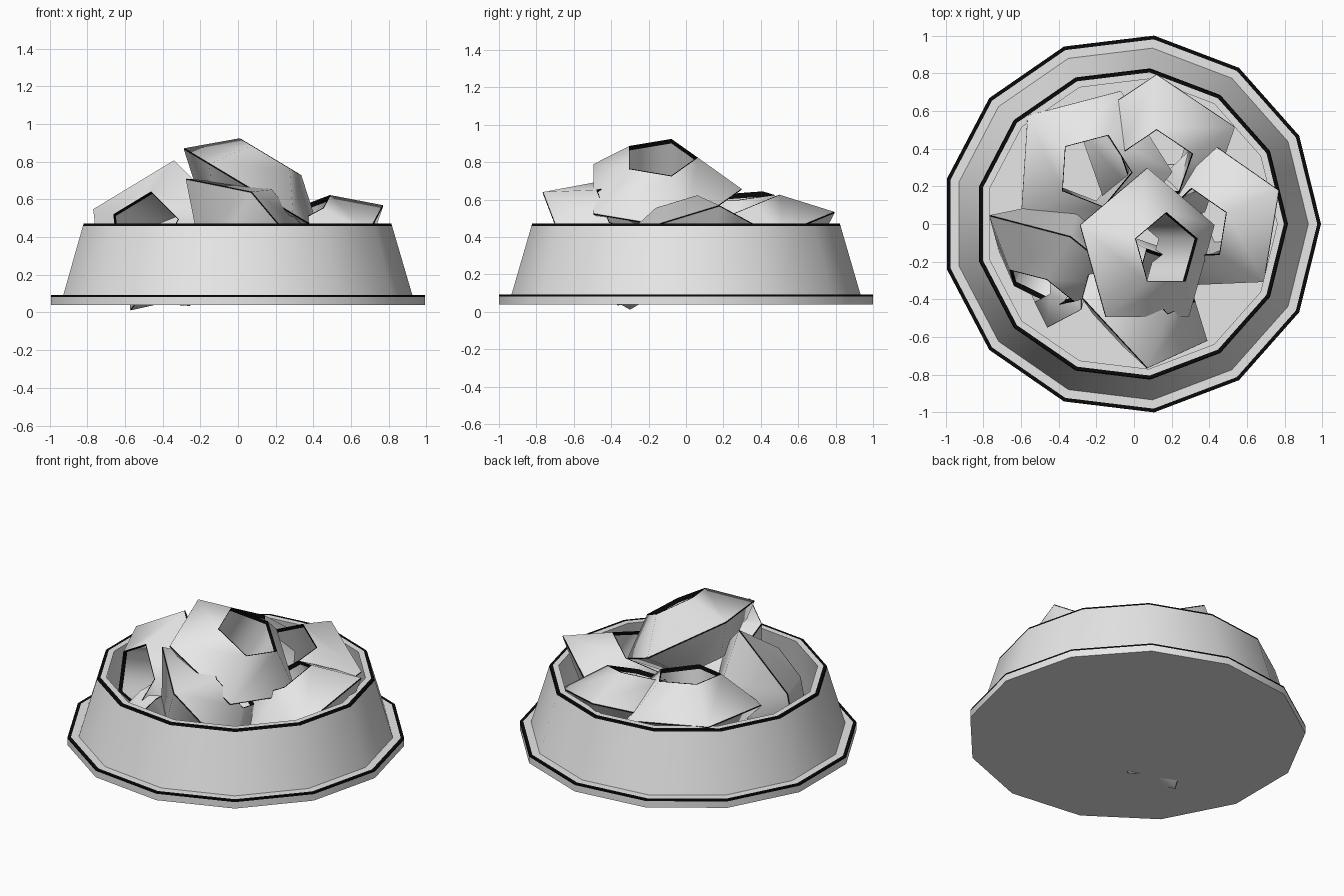
import bpy, math
from mathutils import Vector, Matrix

if "Cube" in bpy.data.objects:
    bpy.data.objects.remove(bpy.data.objects["Cube"])


def material(name, c):
    m = bpy.data.materials.new(name)
    m.diffuse_color = (c[0], c[1], c[2], 1)
    m.use_nodes = True
    m.node_tree.nodes["Principled BSDF"].inputs["Base Color"].default_value = m.diffuse_color
    return m


GREY = material("light grey", (0.8, 0.8, 0.8))
BLACK = material("black edge", (0.003, 0.003, 0.003))


def lathe(name, profile, sides, closed):
    """Spin (radius, height, black-flag of the next strip) around z; rings stay sharp."""
    verts, faces, mats = [], [], []
    n = len(profile)
    for r, z, _ in profile:
        for i in range(sides):
            a = 2 * math.pi * i / sides
            verts.append((r * math.cos(a), r * math.sin(a), z))
    for k in range(n if closed else n - 1):
        j = (k + 1) % n
        for i in range(sides):
            i2 = (i + 1) % sides
            faces.append((k * sides + i, k * sides + i2, j * sides + i2, j * sides + i))
            mats.append(profile[k][2])
    if not closed:
        faces.append(tuple(reversed(range(sides))))
        faces.append(tuple((n - 1) * sides + i for i in range(sides)))
        mats += [0, 0]
    me = bpy.data.meshes.new(name)
    me.from_pydata(verts, [], faces)
    me.materials.append(GREY)
    me.materials.append(BLACK)
    for p, m in zip(me.polygons, mats):
        p.use_smooth = True
        p.material_index = m
    for e in me.edges:
        a, b = e.vertices
        e.use_edge_sharp = a // sides == b // sides
    ob = bpy.data.objects.new(name, me)
    bpy.context.collection.objects.link(ob)
    return ob


# Bowl: foot flange, sloping wall, rim and floor
bowl = lathe("bowl", [
    (1.007, 0.04, 0), (1.007, 0.082, 1), (1.007, 0.092, 1), (0.987, 0.092, 0),
    (0.94, 0.092, 0), (0.832, 0.46, 1), (0.828, 0.472, 1), (0.81, 0.472, 0),
    (0.775, 0.472, 0), (0.85, 0.10, 0)], 13, False)
bowl.location.x = -0.0147

# Food pieces: five-sided rings with a straight hole
RING = [(0.2, -0.2, 0), (0.437, -0.003, 1), (0.437, 0.003, 0), (0.204, 0.197, 1),
        (0.2, 0.2, 1), (0.2, 0.172, 0)]


def food(name, centre, axis, corner, size=1.0):
    ob = lathe(name, RING, 5, True)
    n = Vector(axis).normalized()
    u = Vector(corner)
    u = (u - n * u.dot(n)).normalized()
    v = n.cross(u)
    rot = Matrix((u, v, n)).transposed().to_4x4()
    ob.matrix_world = Matrix.Translation(centre) @ rot @ Matrix.Scale(size, 4)


food("food_top", (0.07, -0.14, 0.655), (0.515, 0, 0.857), (0, 1, 0))
food("food_back_left", (-0.23, 0.30, 0.42), (0.1, -0.08, 0.99), (-0.34, 0.28, 0))
food("food_back", (0.12, 0.39, 0.365), (0, -0.38, 0.92), (0, 1, 0.4))
food("food_right", (0.42, 0.03, 0.35), (-0.46, -0.19, 0.87), (0.92, 0.39, 0.5))
food("food_front", (0.05, -0.39, 0.416), (0.60, 0.43, 0.67), (0.02, -0.38, 0.224))
food("food_left", (-0.42, -0.17, 0.39), (-0.40, -0.86, 0.29), (-0.04, -0.23, 0.96))
food("food_buried", (-0.41, -0.3, 0.22), (0.79, 0, -0.61), (-0.16, 0, -0.21), 0.6)
